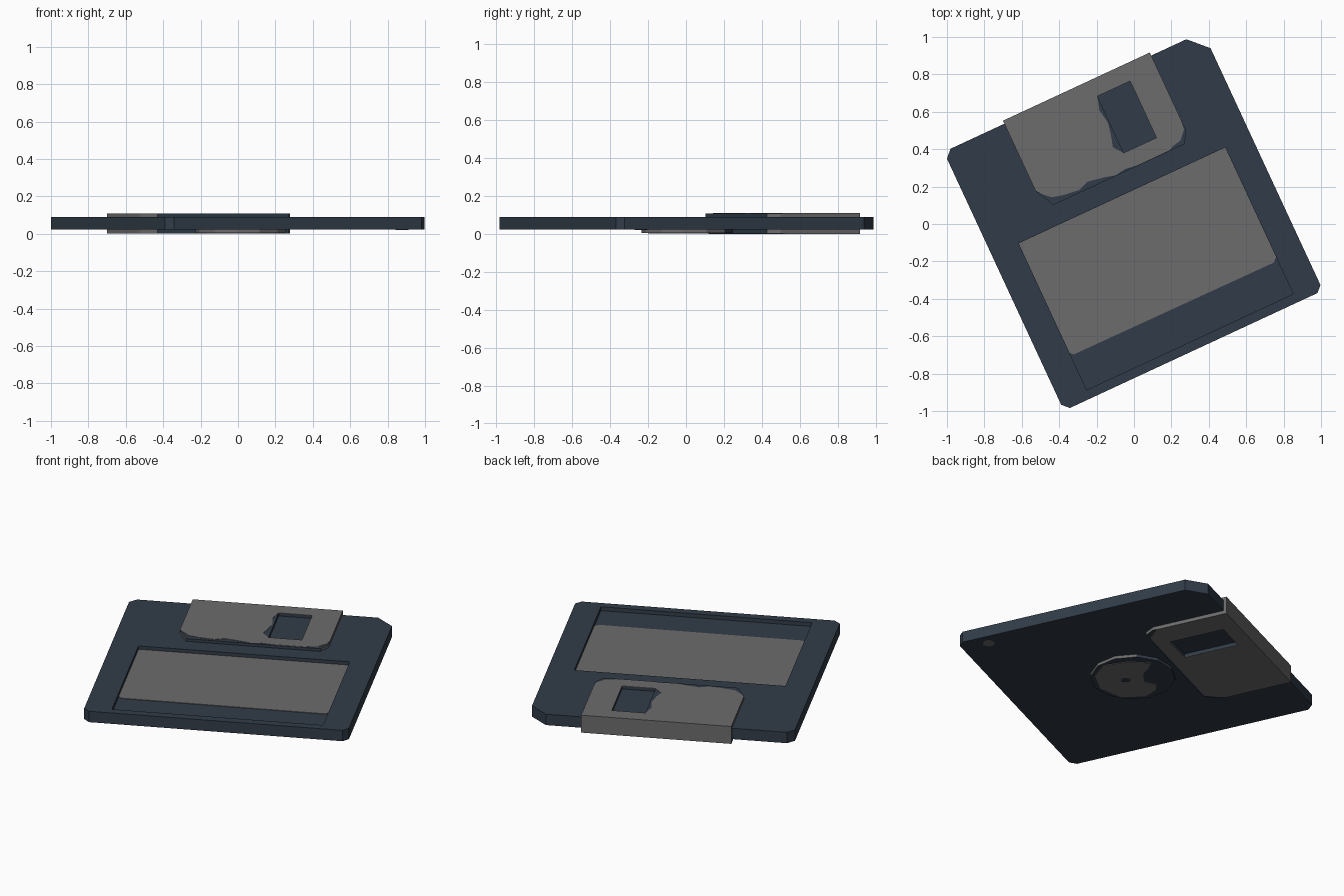
import bpy, bmesh, math

if "Cube" in bpy.data.objects:
    bpy.data.objects.remove(bpy.data.objects["Cube"], do_unlink=True)

TURN = math.radians(24.9)


def material(name, rgb):
    m = bpy.data.materials.new(name)
    m.use_nodes = True
    m.diffuse_color = (*rgb, 1)
    m.node_tree.nodes["Principled BSDF"].inputs["Base Color"].default_value = (*rgb, 1)
    return m


NAVY = material("navy plastic", (0.031, 0.045, 0.066))
GREY = material("grey metal", (0.15, 0.15, 0.15))


def rect(u0, v0, u1, v1):
    return [(u0, v0), (u1, v0), (u1, v1), (u0, v1)]


def circle(cu, cv, r, sides):
    steps = [2 * math.pi * i / sides for i in range(sides)]
    return [(cu + r * math.cos(a), cv + r * math.sin(a)) for a in steps]


def evaluated_mesh(obj):
    deps = bpy.context.evaluated_depsgraph_get()
    return bpy.data.meshes.new_from_object(obj.evaluated_get(deps))


def prism(name, loops, z0, z1, mats, rule=None):
    """Extrude an outline (first loop) with holes (other loops) from z0 to z1."""
    curve = bpy.data.curves.new(name, 'CURVE')
    curve.dimensions = '2D'
    curve.fill_mode = 'BOTH'
    curve.extrude = (z1 - z0) / 2
    for pts in loops:
        s = curve.splines.new('POLY')
        s.points.add(len(pts) - 1)
        for p, (u, v) in zip(s.points, pts):
            p.co = (u, v, 0, 1)
        s.use_cyclic_u = True
    temp = bpy.data.objects.new(name + " outline", curve)
    bpy.context.collection.objects.link(temp)
    bpy.context.view_layer.update()
    mesh = evaluated_mesh(temp)
    bpy.data.objects.remove(temp, do_unlink=True)

    bm = bmesh.new()
    bm.from_mesh(mesh)
    bmesh.ops.remove_doubles(bm, verts=bm.verts, dist=0.0001)
    bmesh.ops.translate(bm, verts=bm.verts, vec=(0, 0, (z0 + z1) / 2))
    bmesh.ops.recalc_face_normals(bm, faces=bm.faces)
    bm.normal_update()
    for f in bm.faces:
        f.smooth = False
        f.material_index = rule(f) if rule else 0
    bm.to_mesh(mesh)
    bm.free()
    mesh.materials.clear()
    for m in mats:
        mesh.materials.append(m)
    if rule:
        bm = bmesh.new()
        bm.from_mesh(mesh)
        for f in bm.faces:
            f.material_index = rule(f)
        bm.to_mesh(mesh)
        bm.free()
    mesh.name = name
    obj = bpy.data.objects.new(name, mesh)
    obj.rotation_euler.z = TURN
    bpy.context.collection.objects.link(obj)
    return obj


# Case with clipped corners and a sunken label area
case_outline = [(-0.725, -0.748), (0.735, -0.748), (0.767, -0.715), (0.767, 0.68),
                (0.67, 0.778), (-0.72, 0.778), (-0.76, 0.738), (-0.76, -0.713)]
label_area = rect(-0.603, -0.698, 0.615, 0.166)
case = prism("case", [case_outline], 0.022, 0.09, [NAVY])
cutter = prism("label_cutter", [label_area], 0.066, 0.2, [NAVY])
cutter.hide_render = True
cut = case.modifiers.new("label recess", 'BOOLEAN')
cut.operation = 'DIFFERENCE'
cut.solver = 'EXACT'
cut.object = cutter
bpy.context.view_layer.update()
recessed = evaluated_mesh(case)
case.modifiers.clear()
case.data = recessed
bpy.data.objects.remove(cutter, do_unlink=True)

# Label sheet covering the back part of the recess
label = [(-0.603, -0.48), (-0.585, -0.497), (0.59, -0.502), (0.615, -0.48),
         (0.615, 0.166), (-0.603, 0.166)]
prism("label", [label], 0.064, 0.069, [GREY])


# Sliding shutter wrapped round the back edge: navy front wall, window and caps
def shutter_rule(f):
    c = f.calc_center_median()
    in_window = 0.1 < c.x < 0.31 and 0.36 < c.y < 0.71
    return 0 if abs(f.normal.z) > 0.5 or f.normal.y < -0.95 or in_window else 1


window = rect(0.11, 0.368, 0.303, 0.702)
shutter_outline = [(-0.348, 0.274), (0.426, 0.274), (0.463, 0.336), (0.463, 0.796),
                   (-0.403, 0.796), (-0.403, 0.38)]
prism("shutter", [shutter_outline, window], 0.002, 0.107, [NAVY, GREY], shutter_rule)

# Worn grey faces of the shutter
worn_edge = [(-0.403, 0.385), (-0.377, 0.351), (-0.34, 0.315), (-0.282, 0.3),
             (-0.187, 0.288), (-0.132, 0.31), (-0.033, 0.292), (0.02, 0.277),
             (0.08, 0.287), (0.15, 0.277), (0.34, 0.278), (0.363, 0.29),
             (0.412, 0.3), (0.455, 0.345), (0.463, 0.4)]
worn_window = [(0.11, 0.702), (0.088, 0.63), (0.102, 0.55), (0.085, 0.47),
               (0.07, 0.42), (0.11, 0.368), (0.303, 0.368), (0.303, 0.702)]
prism("shutter_top_face", [worn_edge + [(0.463, 0.796), (-0.403, 0.796)], worn_window],
      0.106, 0.109, [GREY])
under_edge = [(-0.403, 0.385), (-0.33, 0.285), (0.39, 0.285), (0.463, 0.36),
              (0.463, 0.796), (-0.403, 0.796)]
prism("shutter_under_face", [under_edge, window], 0, 0.003, [GREY])

# Drive hub underneath, with its worn grey face and spindle hole
HU, HV = 0.015, 0.0


def hub_rule(f):
    return 0 if abs(f.normal.z) > 0.5 or f.normal.y > 0.6 else 1


prism("hub", [circle(HU, HV, 0.242, 12)], 0.004, 0.03, [NAVY, GREY], hub_rule)
patch = [(0.118, -0.183), (0.205, -0.09), (0.184, 0.057), (0.116, 0.167),
         (0.07, 0.13), (0.024, 0.077), (-0.059, 0.042), (-0.12, 0.09),
         (-0.171, 0.066), (-0.213, -0.021), (-0.165, -0.15), (-0.026, -0.215)]
prism("hub_face", [[(HU + u, HV + v) for u, v in patch], circle(HU, HV - 0.045, 0.028, 12)],
      0.001, 0.005, [GREY])

# Small round sensor mark near the front corner underneath
prism("corner_mark", [circle(0.695, -0.585, 0.034, 12)], 0.02, 0.024, [GREY])
